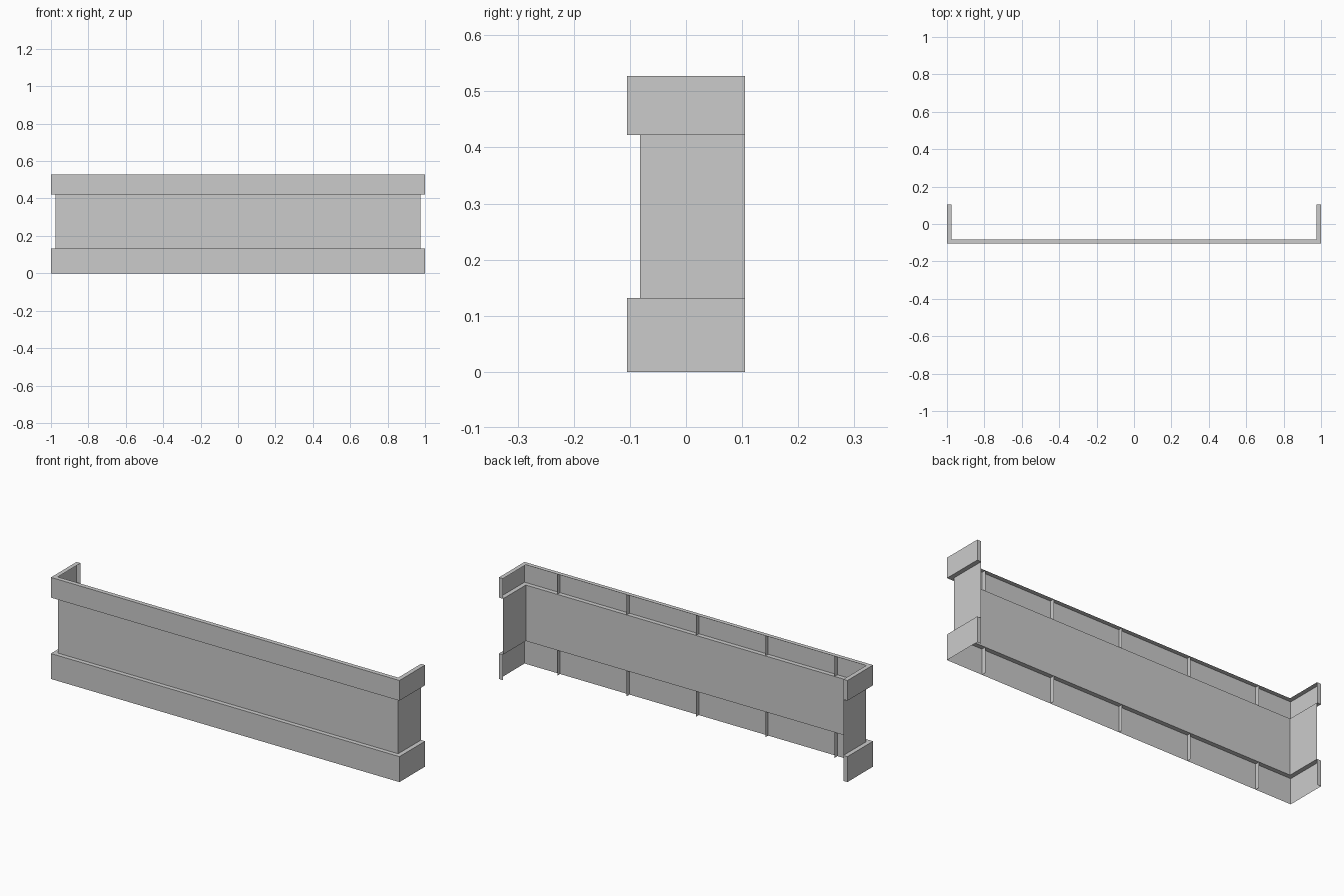
import bpy

if "Cube" in bpy.data.objects:
    bpy.data.objects.remove(bpy.data.objects["Cube"])

W, D = 1.0, 0.105          # half width, half depth
STEP = 0.023               # how far the bands stand proud of the panel
Z0, Z1, Z2, Z3 = 0.0, 0.132, 0.422, 0.527


def add_mesh(name, verts, faces):
    mesh = bpy.data.meshes.new(name)
    mesh.from_pydata(verts, [], faces)
    obj = bpy.data.objects.new(name, mesh)
    bpy.context.collection.objects.link(obj)
    return obj


def u_sweep(name, profile, end_z=None):
    """Sweep an (inset, z) profile round the U-shaped plan, as an open sheet."""
    verts, faces = [], []
    for o, z in profile:
        verts += [(-W + o, D, z), (-W + o, -D + o, z),
                  (W - o, -D + o, z), (W - o, D, z)]
    for r in range(len(profile) - 1):
        for c in range(3):
            a = r * 4 + c
            faces.append((a, a + 1, a + 5, a + 4))
    # narrow returns closing the rear ends of a band
    if end_z:
        lo, hi = end_z
        for xa, xb in ((-W, -W + STEP), (W - STEP, W)):
            n = len(verts)
            verts += [(xa, D, lo), (xa, D, hi), (xb, D, hi), (xb, D, lo)]
            faces.append((n, n + 1, n + 2, n + 3))
    return add_mesh(name, verts, faces)


# lower band with its top ledge, open underneath
u_sweep("lower_band", [(0, Z0), (0, Z1), (STEP, Z1)], (Z0, Z1))
# recessed middle panel
u_sweep("recessed_panel", [(STEP, Z1), (STEP, Z2)])
# upper band with soffit and top rim
u_sweep("upper_band", [(STEP, Z2), (0, Z2), (0, Z3), (STEP, Z3)], (Z2, Z3))

# thin stiffening ribs behind the front of both bands
for band, lo, hi in (("lower", Z0, Z1), ("upper", Z2, Z3)):
    for i in range(5):
        x = (i - 2) * 0.398
        y0, y1 = -D, -D + STEP
        add_mesh(f"{band}_rib_{i + 1}",
                 [(x, y0, lo), (x, y1, lo), (x, y1, hi), (x, y0, hi)],
                 [(0, 1, 2, 3)])
